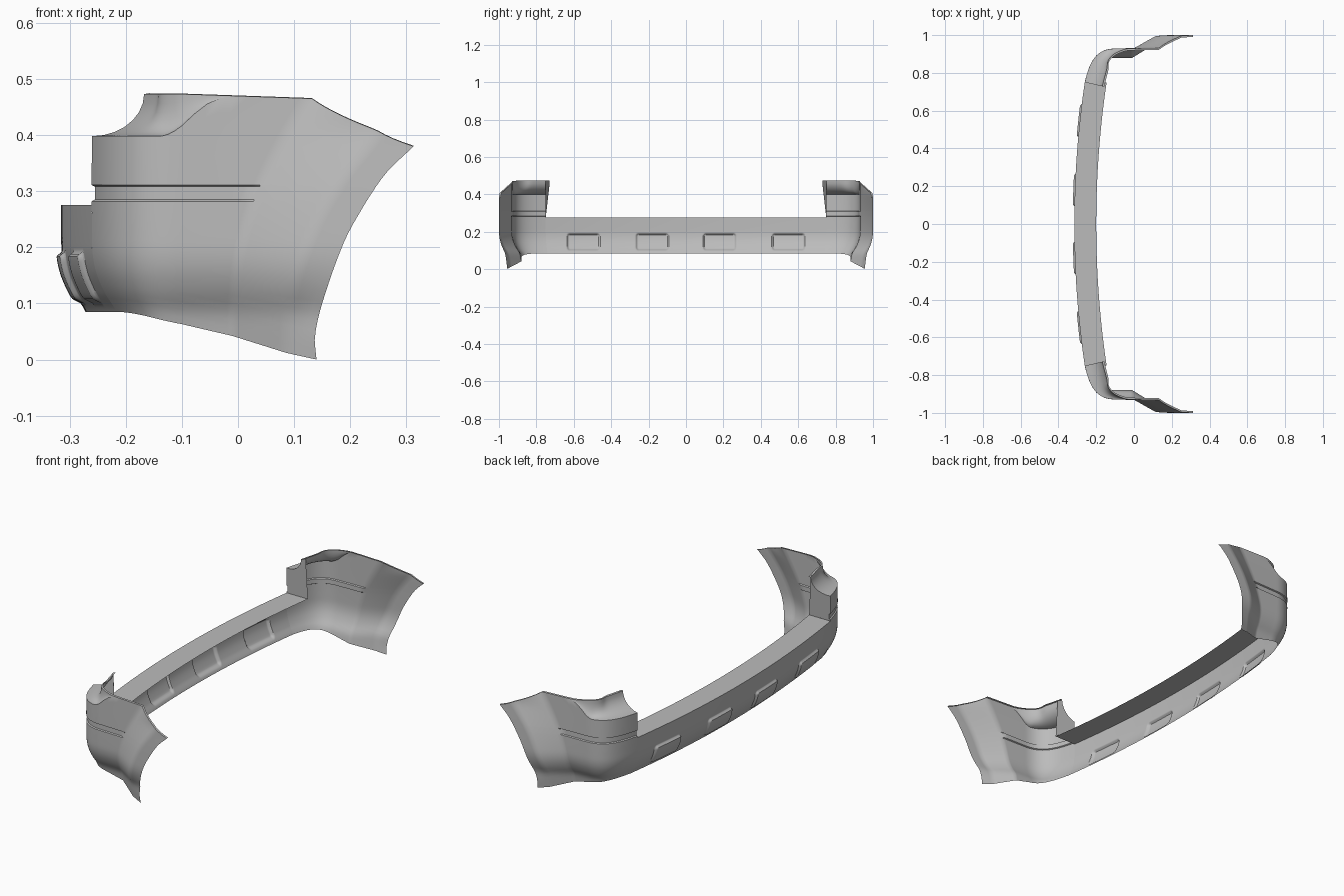
import bpy, math
from mathutils import Vector

cube = bpy.data.objects.get("Cube")
if cube:
    bpy.data.objects.remove(cube)

mat = bpy.data.materials.new("primer grey")
mat.use_nodes = True
GREY = (0.5, 0.5, 0.5, 1)
mat.diffuse_color = GREY
mat.node_tree.nodes["Principled BSDF"].inputs["Base Color"].default_value = GREY


def lerp(a, b, t):
    return a + (b - a) * t


def smooth(a, b, v):
    t = min(max((v - a) / (b - a), 0), 1)
    return t * t * (3 - 2 * t)


def curve(pts, v):
    """Smooth interpolation through (v, value) pairs."""
    n = len(pts)
    v = min(max(v, pts[0][0]), pts[-1][0])
    i = max(k for k in range(n - 1) if pts[k][0] <= v)

    def slope(k):
        a, b = pts[max(k - 1, 0)], pts[min(k + 1, n - 1)]
        return (b[1] - a[1]) / (b[0] - a[0])
    (v0, p0), (v1, p1) = pts[i], pts[i + 1]
    h = v1 - v0
    t = (v - v0) / h
    return ((2*t**3 - 3*t*t + 1) * p0 + (t**3 - 2*t*t + t) * h * slope(i)
            + (3*t*t - 2*t**3) * p1 + (t**3 - t*t) * h * slope(i + 1))


def build(name, verts, faces):
    me = bpy.data.meshes.new(name)
    me.from_pydata(verts, [], faces)
    me.materials.append(mat)
    ob = bpy.data.objects.new(name, me)
    bpy.context.collection.objects.link(ob)
    m = ob.modifiers.new("mirror", 'MIRROR')
    m.use_axis = (False, True, False)
    m.merge_threshold = 0.0005
    bpy.ops.object.select_all(action='DESELECT')
    ob.select_set(True)
    bpy.context.view_layer.objects.active = ob
    bpy.ops.object.shade_smooth_by_angle(angle=math.radians(38))
    return ob


def sheet(name, cols):
    """Surface through equal-length columns of points, facing outward."""
    n = len(cols[0])
    faces = [(c*n + r, c*n + r + 1, (c+1)*n + r + 1, (c+1)*n + r)
             for c in range(len(cols) - 1) for r in range(n - 1)]
    return build(name, [p for col in cols for p in col], faces)


SHELF = 0.275      # height of the step on the centre bar
BOTTOM = 0.085     # lower edge of the centre bar
END = 0.75         # half length of the centre bar
TUCK = [(0, 0.06), (0.04, 0.053), (BOTTOM, 0.043), (0.12, 0.022),
        (0.16, 0.006), (0.205, 0), (0.5, 0)]


def tuck(z):
    return curve(TUCK, z)


def bar_x(y):
    return -0.315 + 0.055 * (y / END) ** 2


# Raised pads: rounded rectangles pressed outward from the bar
def pad(y, z):
    best = 1
    for cy in (0.18, 0.548):
        qy = abs(y - cy) - 0.092 + 0.02
        qz = abs(z - 0.146) - 0.05 + 0.02
        d = math.hypot(max(qy, 0), max(qz, 0)) + min(max(qy, qz), 0) - 0.02
        best = min(best, d)
    return 0.011 * (1 - smooth(-0.013, -0.002, best))


# Centre bar with its top shelf
cols = []
for i in range(181):
    y = END * i / 180
    col = []
    for j in range(51):
        z = lerp(BOTTOM, SHELF, j / 50)
        col.append((bar_x(y) + tuck(z) - pad(y, z), y, z))
    col.append((bar_x(y) + 0.115, y, SHELF))
    cols.append(col)
sheet("centre_bar", cols)

# Rails that steer the flared wheel-arch edge: x by height
FLARE_IN = [(0.04, -0.01), (0.1, -0.01), (0.2, 0.003), (0.3, 0.035), (0.4, 0.088), (0.47, 0.135)]
FLARE_OUT = [(0, 0.085), (0.1, 0.09), (0.2, 0.12), (0.3, 0.17), (0.41, 0.252)]
ARCH = [(0, 0.14), (0.04, 0.137), (0.1, 0.15), (0.2, 0.185), (0.25, 0.21), (0.33, 0.262), (0.38, 0.313)]

CORNER = [Vector(p) for p in ((-0.26, END), (-0.235, 0.86), (-0.2, 0.928), (-0.1, 0.928))]


def corner_point(t):
    a, b, c, d = CORNER
    s = 1 - t
    p = s**3 * a + 3*s*s*t * b + 3*s*t*t * c + t**3 * d
    v = (s*s * (b - a) + 2*s*t * (c - b) + t*t * (d - c)).normalized()
    return p, Vector((v.y, -v.x))


def rail(k, z):
    if k == 0:
        return Vector((-0.1, 0.928 - tuck(z)))
    if k == 1:
        return Vector((curve(FLARE_IN, z), 0.932 - tuck(z)))
    if k == 2:
        return Vector((curve(FLARE_OUT, z), 0.996 - tuck(z)))
    return Vector((curve(ARCH, z), 1.0 - 0.75 * tuck(z)))


LOW = [0.063, 0.042, 0.012, 0.0]
HIGH = [0.473, 0.465, 0.407, 0.38]


def column(place, inward, zb, zt, groove, x_mid):
    """One upright strip: skin, groove, lamp recess and rolled top edge."""
    def at(z, off):
        p = place(z) + inward * off
        return (p.x, p.y, z)
    fade = smooth(-0.14, -0.02, x_mid)
    brim = lerp(0.398, zt - 0.003, fade) if zt > 0.4 and fade < 1 else zt - 0.003
    depth = 0.095 * (1 - smooth(-0.26, -0.02, x_mid))
    col = [at(lerp(zb, SHELF, r / 16), 0) for r in range(17)]
    col += [at(0.282, 0), at(0.285, groove), at(0.308, groove), at(0.311, 0)]
    col += [at(lerp(0.311, brim, r / 6), 0) for r in range(1, 7)]
    for r in range(1, 8):
        a = math.pi / 2 * r / 7
        col.append(at(lerp(brim, zt, 1 - math.cos(a)), depth * math.sin(a)))
    x, y, z = col[-1]
    col.append((x + inward.x * 0.01, y + inward.y * 0.01, z + 0.001))
    return col


# Wrap-around corner, side and flare
cols = []
for i in range(24):
    t = i / 24
    p, n = corner_point(t)
    cols.append(column(lambda z: p + n * tuck(z), n, lerp(BOTTOM, LOW[0], t * t),
                       HIGH[0], 0.006, p.x))
side_in = Vector((0, -1))
for k, steps in enumerate((10, 8, 4)):
    for i in range(steps + (k == 2)):
        t = i / steps
        zt = lerp(HIGH[k], HIGH[k + 1], t)
        x_mid = rail(k, zt).lerp(rail(k + 1, zt), t).x
        cols.append(column(lambda z: rail(k, z).lerp(rail(k + 1, z), t), side_in,
                           lerp(LOW[k], LOW[k + 1], t), zt,
                           0.006 if k == 0 else 0, x_mid))
sheet("side_wing", cols)

# Upright wall closing the wing above the shelf
wall = [p for p in cols[0] if p[2] >= SHELF - 1e-6][:-1]
wall.append((-0.157, END, 0.475))
wall.append((-0.145, END, SHELF))
build("wing_end_wall", wall, [tuple(range(len(wall)))])
